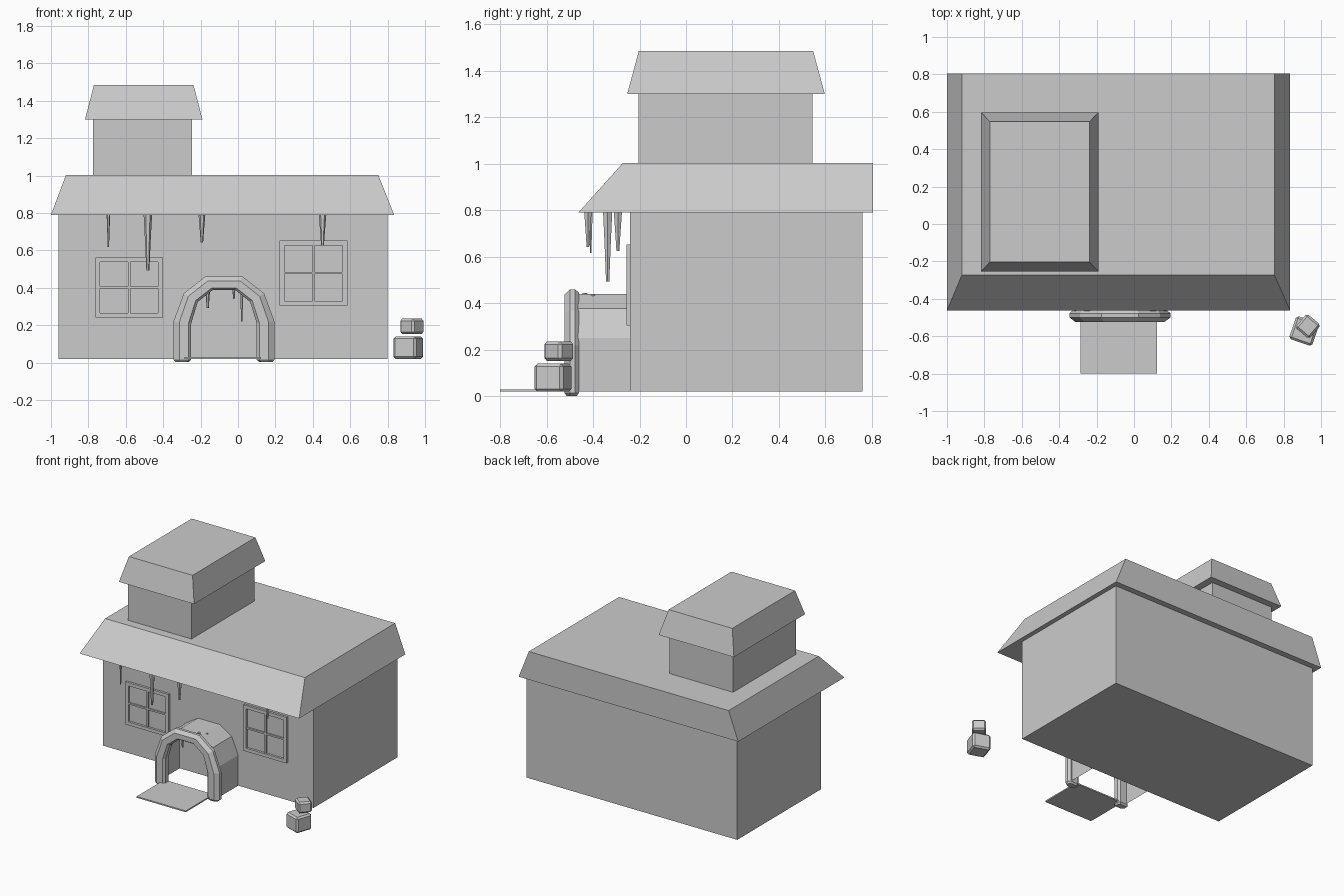
import bpy, bmesh, math
from mathutils import Vector, Matrix

if "Cube" in bpy.data.objects:
    bpy.data.objects.remove(bpy.data.objects["Cube"])


def finish(bm, name):
    bmesh.ops.recalc_face_normals(bm, faces=bm.faces)
    me = bpy.data.meshes.new(name)
    bm.to_mesh(me)
    bm.free()
    ob = bpy.data.objects.new(name, me)
    bpy.context.collection.objects.link(ob)
    return ob


def add_loft(bm, rings, cap=True, closed=True):
    rows = [[bm.verts.new(p) for p in r] for r in rings]
    n = len(rows[0])
    for a, b in zip(rows, rows[1:]):
        for i in range(n if closed else n - 1):
            j = (i + 1) % n
            bm.faces.new((a[i], a[j], b[j], b[i]))
    if cap:
        bm.faces.new(rows[0][::-1])
        bm.faces.new(rows[-1])


def rect(x0, x1, y0, y1, z):
    return [(x0, y0, z), (x1, y0, z), (x1, y1, z), (x0, y1, z)]


def add_box(bm, x0, x1, y0, y1, z0, z1):
    add_loft(bm, [rect(x0, x1, y0, y1, z0), rect(x0, x1, y0, y1, z1)])


def box(name, *dims):
    bm = bmesh.new()
    add_box(bm, *dims)
    return finish(bm, name)


def roof(name, low, high):
    bm = bmesh.new()
    add_loft(bm, [rect(*low), rect(*high)])
    return finish(bm, name)


# House and upper storey
box("house_walls", -0.96, 0.80, -0.24, 0.76, 0.02, 0.79)
roof("main_roof", (-1.0, 0.835, -0.463, 0.805, 0.79), (-0.92, 0.75, -0.272, 0.805, 1.003))
box("upper_walls", -0.775, -0.245, -0.205, 0.545, 1.0, 1.3)
roof("upper_roof", (-0.818, -0.19, -0.253, 0.597, 1.3), (-0.77, -0.238, -0.203, 0.547, 1.485))
box("path", -0.287, 0.123, -0.80, -0.47, 0.02, 0.03)


# Windows: outer frame bars plus a thinner cross
def window(name, x0, z0, w, h):
    bm = bmesh.new()
    t, m, x1, z1 = 0.025, 0.006, x0 + w, z0 + h
    cx, cz, y0, y1 = x0 + w / 2, z0 + h / 2, -0.257, -0.238
    add_box(bm, x0, x0 + t, y0, y1, z0, z1)
    add_box(bm, x1 - t, x1, y0, y1, z0, z1)
    for z in (z0, z1 - t):
        add_box(bm, x0 + t, x1 - t, y0, y1, z, z + t)
    add_box(bm, cx - m, cx + m, y0 + 0.005, y1, z0 + t, z1 - t)
    for a, b in ((x0 + t, cx - m), (cx + m, x1 - t)):
        add_box(bm, a, b, y0 + 0.005, y1, cz - m, cz + m)
    return finish(bm, name)


window("window_left", -0.762, 0.24, 0.36, 0.322)
window("window_right", 0.223, 0.305, 0.362, 0.347)

# Door arch: half profiles mirrored about the arch centre
CX = -0.075


def arch(half):
    return [Vector((CX - x, 0, z)) for x, z in half] + [Vector((CX + x, 0, z)) for x, z in reversed(half)]


outer = arch([(0.27, 0.015), (0.27, 0.22), (0.215, 0.37), (0.10, 0.46)])
inner = arch([(0.175, 0.015), (0.175, 0.21), (0.14, 0.325), (0.06, 0.388)])
section = [(0, -0.50), (0.33, -0.523), (0.85, -0.523), (1, -0.508),
           (1, -0.475), (0.85, -0.46), (0.2, -0.46), (0, -0.478)]


def arch_ring(o, i, shrink=1.0, drop=0.0):
    ring = []
    for t, y in section:
        t = 0.5 + (t - 0.5) * shrink
        p = o.lerp(i, t)
        ring.append((p.x, -0.4915 + (y + 0.4915) * shrink, p.z - drop))
    return ring


rings = [arch_ring(o, i) for o, i in zip(outer, inner)]
rings.insert(0, arch_ring(outer[0], inner[0], 0.7, 0.013))
rings.append(arch_ring(outer[-1], inner[-1], 0.7, 0.013))
bm = bmesh.new()
add_loft(bm, rings)
finish(bm, "door_arch")

# Porch tunnel: thin open shell between arch and wall
shell = arch([(0.245, 0.02), (0.245, 0.25), (0.19, 0.378), (0.09, 0.44)])
bm = bmesh.new()
add_loft(bm, [[(p.x, y, p.z) for p in shell] for y in (-0.465, -0.24)], cap=False, closed=False)
finish(bm, "porch_tunnel")


# Icicles: tapering six-sided spikes
def icicle(name, x, y, top, tip, r):
    bm = bmesh.new()
    rows = []
    for f, s in ((0, 1), (0.5, 0.65), (1, 0.35)):
        z = top + (tip - top) * f
        rows.append([(x + r * s * math.cos(k * math.pi / 3), y + r * s * math.sin(k * math.pi / 3), z)
                     for k in range(6)])
    add_loft(bm, rows)
    return finish(bm, name)


for n, spec in enumerate([(-0.693, -0.41, 0.80, 0.617, 0.010), (-0.482, -0.337, 0.80, 0.493, 0.023),
                          (-0.193, -0.422, 0.80, 0.642, 0.019), (0.452, -0.293, 0.80, 0.625, 0.021),
                          (-0.162, -0.43, 0.42, 0.293, 0.016), (-0.022, -0.435, 0.445, 0.34, 0.012),
                          (0.02, -0.40, 0.44, 0.22, 0.010)]):
    icicle(f"icicle_{n + 1}", *spec)


# Stacked bevelled blocks beside the house
def block(name, loc, size, turn):
    bm = bmesh.new()
    bmesh.ops.create_cube(bm, size=1, matrix=Matrix.Diagonal((*size, 1)))
    bmesh.ops.bevel(bm, geom=bm.edges[:], offset=0.012, segments=1, affect='EDGES', profile=0.5)
    ob = finish(bm, name)
    ob.location = loc
    ob.rotation_euler.z = math.radians(turn)


block("block_large", (0.91, -0.572, 0.08), (0.13, 0.13, 0.12), -19)
block("block_small", (0.93, -0.547, 0.194), (0.098, 0.098, 0.083), -40)
